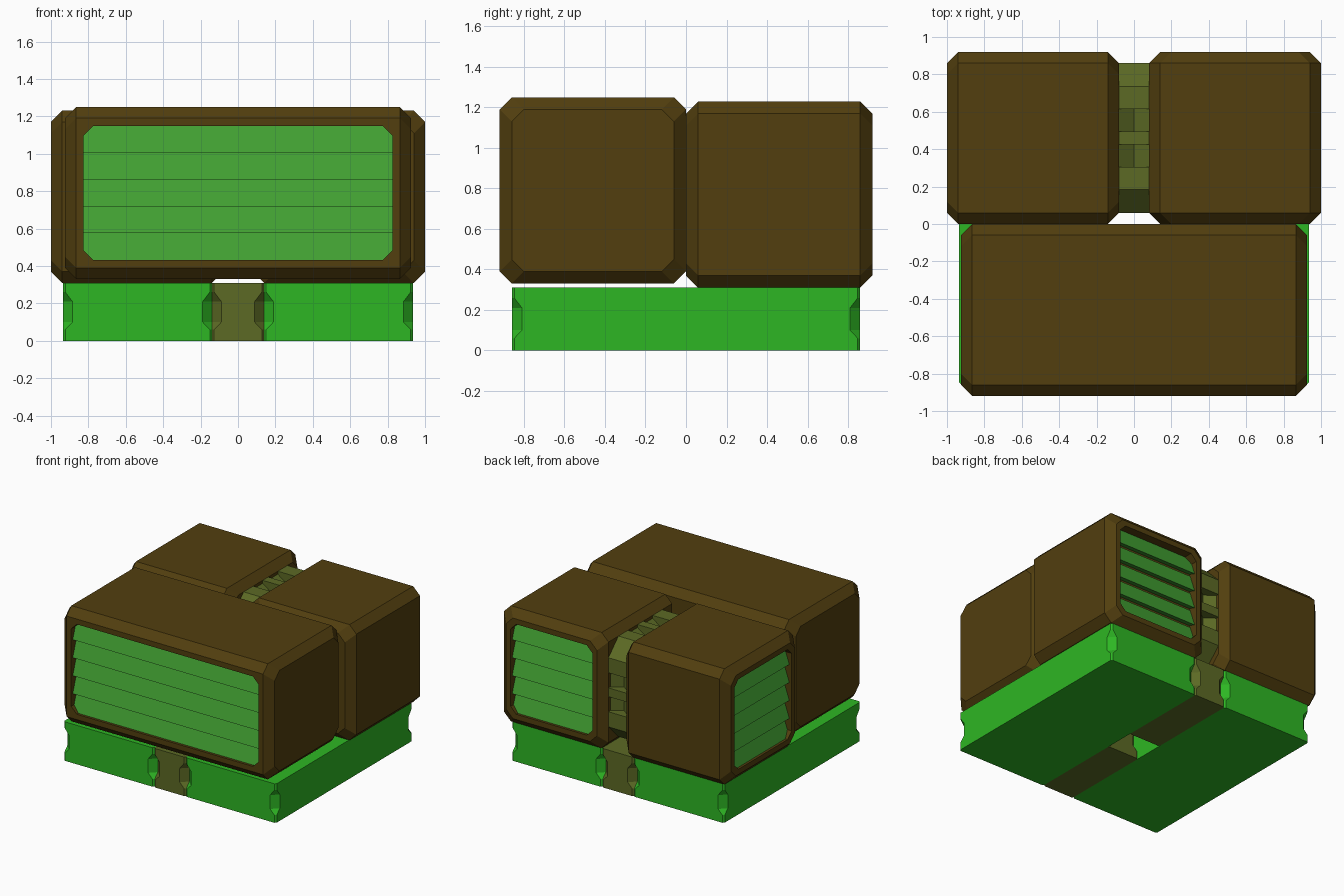
import bpy
import bmesh
from math import radians
from mathutils import Matrix, Vector

if "Cube" in bpy.data.objects:
    bpy.data.objects.remove(bpy.data.objects["Cube"], do_unlink=True)


def material(name, rgb):
    mat = bpy.data.materials.new(name)
    mat.use_nodes = True
    mat.diffuse_color = (*rgb, 1)
    mat.node_tree.nodes["Principled BSDF"].inputs["Base Color"].default_value = (*rgb, 1)
    return mat


BROWN = material("dark brown", (0.084, 0.049, 0.0045))
GREEN = material("bright green", (0.027, 0.47, 0.017))
LEAF = material("leaf green", (0.053, 0.35, 0.032))
OLIVE = material("olive", (0.107, 0.144, 0.018))


def finish(bm, name, mat, matrix=Matrix()):
    bmesh.ops.recalc_face_normals(bm, faces=bm.faces[:])
    mesh = bpy.data.meshes.new(name)
    bm.to_mesh(mesh)
    bm.free()
    mesh.materials.append(mat)
    obj = bpy.data.objects.new(name, mesh)
    obj.matrix_world = matrix
    bpy.context.collection.objects.link(obj)
    return obj


def octagon(hu, hv, cut):
    """Rectangle outline with cut corners."""
    return [(hu, hv - cut), (hu - cut, hv), (cut - hu, hv), (-hu, hv - cut),
            (-hu, cut - hv), (cut - hu, -hv), (hu - cut, -hv), (hu, cut - hv)]


def place(axis, t, u, v):
    return {"x": (t, u, v), "y": (u, t, v), "z": (u, v, t)}[axis]


def loft(rings, axis, caps=True):
    """Skin a list of (position, outline) rings along one axis."""
    bm = bmesh.new()
    loops = [[bm.verts.new(place(axis, t, u, v)) for u, v in ring] for t, ring in rings]
    n = len(loops[0])
    for a, b in zip(loops, loops[1:]):
        for i in range(n):
            j = (i + 1) % n
            bm.faces.new((a[i], a[j], b[j], b[i]))
    if caps:
        bm.faces.new(loops[0])
        bm.faces.new(loops[-1])
    return bm


HALF, BEVEL = 0.46, 0.06


def vent_unit(name, half_width, axis, matrix):
    """Chamfered housing with a louvred opening facing local -y."""
    h_axis, h_side = (half_width, HALF) if axis == "x" else (HALF, half_width)
    small = octagon(h_side - BEVEL, HALF - BEVEL, BEVEL)
    large = octagon(h_side, HALF, BEVEL)
    e = h_axis - BEVEL
    bm = loft([(-h_axis, small), (-e, large), (e, large), (h_axis, small)], axis)

    # swap the front panel for a rim and a recess
    bm.normal_update()
    bmesh.ops.recalc_face_normals(bm, faces=bm.faces[:])
    panel = max((f for f in bm.faces if f.normal.y < -0.99), key=lambda f: f.calc_area())
    rim_edges = list(panel.edges)
    bmesh.ops.delete(bm, geom=[panel], context="FACES_ONLY")
    open_w, open_h, depth = half_width - 0.1, 0.358, 0.08
    outline = octagon(open_w, open_h, 0.05)
    front = [bm.verts.new((u, -HALF, v)) for u, v in outline]
    back = [bm.verts.new((u, depth - HALF, v)) for u, v in outline]
    for i in range(8):
        j = (i + 1) % 8
        rim_edges.append(bm.edges.new((front[i], front[j])))
        bm.faces.new((front[i], front[j], back[j], back[i]))
    bm.faces.new(back)
    bmesh.ops.triangle_fill(bm, edges=rim_edges, use_beauty=True, normal=Vector((0, -1, 0)))
    finish(bm, name + "_housing", BROWN, matrix)

    # overlapping slats, bottom edge outward
    slats = bmesh.new()
    step = 2 * open_h / 5
    for k in range(5):
        z = -open_h + k * step
        profile = [(0.02 - HALF, z), (depth - HALF, z + 0.02), (depth - HALF, z + step),
                   (0.07 - HALF, z + step)]
        ends = [[slats.verts.new((x, y, zz)) for y, zz in profile] for x in (-open_w, open_w)]
        for i in range(4):
            j = (i + 1) % 4
            slats.faces.new((ends[0][i], ends[0][j], ends[1][j], ends[1][i]))
        for end in ends:
            slats.faces.new(end)
    finish(slats, name + "_louvres", LEAF, matrix)


def turned(x, y, z, degrees):
    return Matrix.Translation((x, y, z)) @ Matrix.Rotation(radians(degrees), 4, "Z")


vent_unit("front_unit", 0.925, "x", turned(0, -HALF, 0.79, 0))
vent_unit("back_left_unit", HALF, "y", turned(0.54, HALF, 0.77, 180))
vent_unit("back_right_unit", HALF, "y", turned(-0.54, HALF, 0.77, -90))


def base_block(name, hx, hy, x, y, mat):
    """Slab with a clamp notch in each upright corner."""
    levels = [(0, 0.012), (0.06, 0.012), (0.1, 0.05), (0.21, 0.05), (0.26, 0.012), (0.31, 0.012)]
    bm = loft([(z, octagon(hx, hy, cut)) for z, cut in levels], "z")
    finish(bm, name, mat, Matrix.Translation((x, y, 0)))


# base slabs and the two bridges between them
for side, s in (("left", 1), ("right", -1)):
    base_block(side + "_base", 0.398, 0.86, s * 0.537, 0, GREEN)
for end, s in (("back", 1), ("front", -1)):
    base_block(end + "_bridge", 0.139, 0.37, 0, s * 0.49, OLIVE)


def coupling_outline(depth):
    """Cut-corner outline with two notches on each side."""
    r, flat = 0.40, 0.275
    side = [(r, -flat)]
    for c in (-0.095, 0.095):
        side += [(r, c - 0.06), (r - depth, c - 0.06), (r - depth, c + 0.06), (r, c + 0.06)]
    side.append((r, flat))
    points = []
    for _ in range(4):
        points += side
        side = [(-v, u) for u, v in side]
    return points


# grooved coupling between the back units
deep, shallow = coupling_outline(0.08), coupling_outline(0.02)
coupling = loft([(-0.085, shallow), (0, deep), (0.085, shallow)], "x")
finish(coupling, "coupling", OLIVE, Matrix.Translation((0, HALF, 0.77)))
